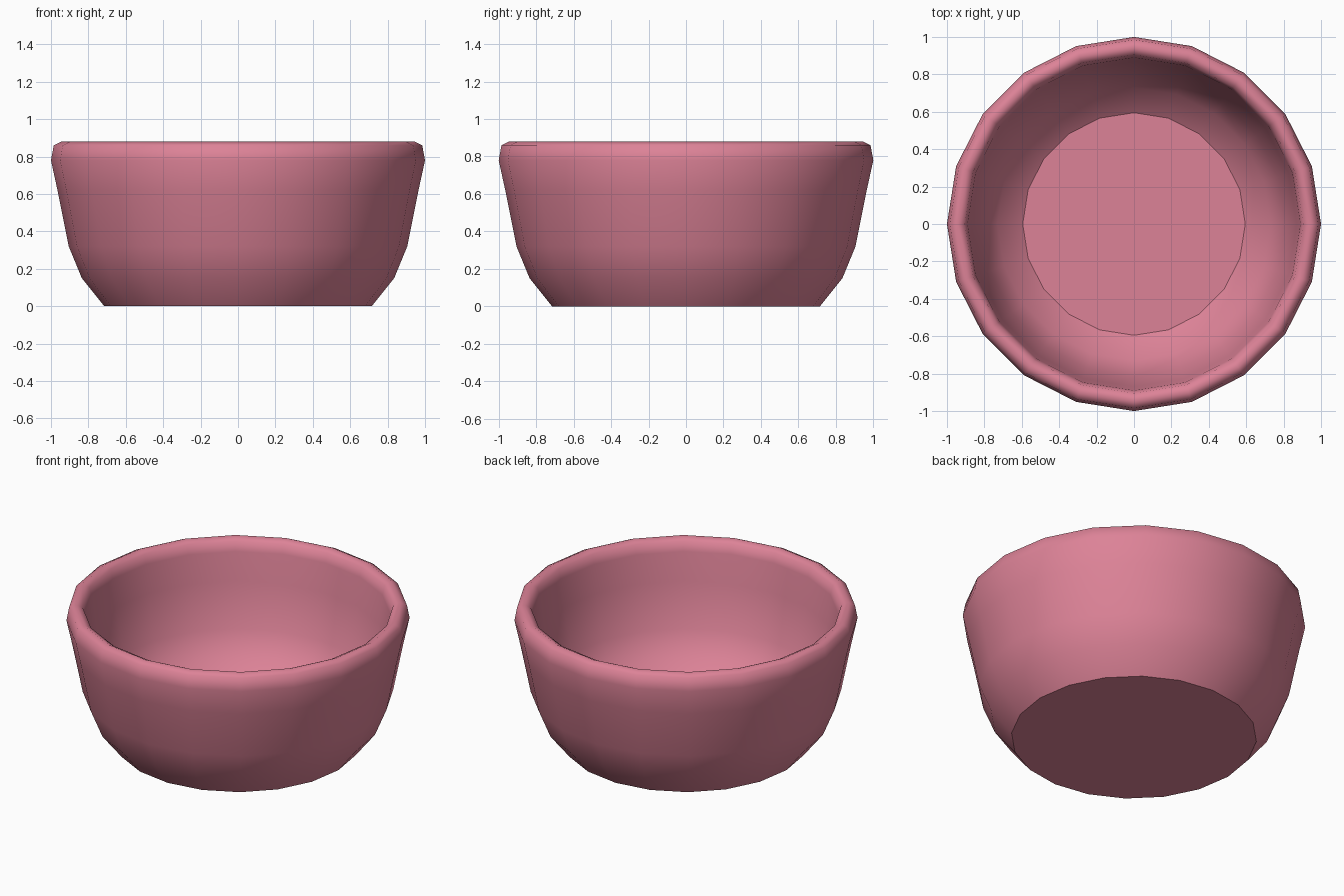
import bpy, bmesh, math

if "Cube" in bpy.data.objects:
    bpy.data.objects.remove(bpy.data.objects["Cube"])

SIDES = 20
# closed wall profile (radius, height): outer foot -> rim -> inner floor
PROFILE = [(0.715, 0.0), (0.835, 0.15), (0.905, 0.32), (0.965, 0.62),
           (1.0, 0.78), (0.985, 0.86), (0.945, 0.88), (0.905, 0.86),
           (0.89, 0.80), (0.87, 0.62), (0.81, 0.34), (0.73, 0.19), (0.595, 0.09)]

pink = bpy.data.materials.new("dusty pink")
pink.diffuse_color = (0.72, 0.225, 0.31, 1)
pink.use_nodes = True
pink.node_tree.nodes["Principled BSDF"].inputs["Base Color"].default_value = pink.diffuse_color

bm = bmesh.new()
rings = [[bm.verts.new((r * math.cos(2 * math.pi * i / SIDES),
                        r * math.sin(2 * math.pi * i / SIDES), z))
          for i in range(SIDES)] for r, z in PROFILE]
# wall
for a, b in zip(rings, rings[1:]):
    for i in range(SIDES):
        j = (i + 1) % SIDES
        bm.faces.new((a[i], a[j], b[j], b[i])).smooth = True
# flat underside and inner floor, with crisp borders
for ring in (rings[0][::-1], rings[-1]):
    cap = bm.faces.new(ring)
    for e in cap.edges:
        e.smooth = False
bm.normal_update()

mesh = bpy.data.meshes.new("bowl")
bm.to_mesh(mesh)
bm.free()
mesh.materials.append(pink)
bowl = bpy.data.objects.new("bowl", mesh)
bpy.context.collection.objects.link(bowl)
